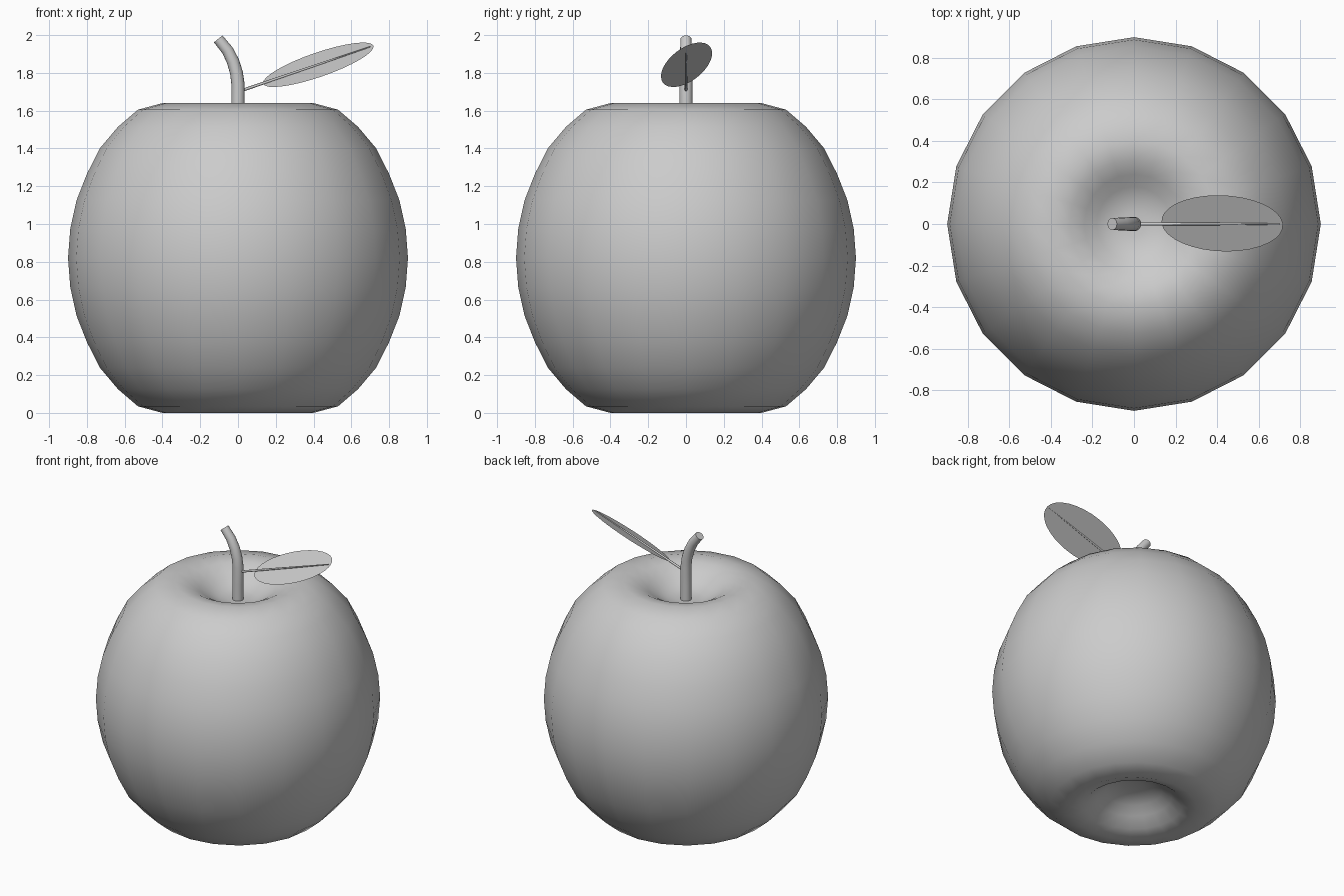
import bpy, bmesh, math
from mathutils import Vector, Matrix

if "Cube" in bpy.data.objects:
    bpy.data.objects.remove(bpy.data.objects["Cube"])


def add_object(name, bm, smooth=True):
    bmesh.ops.recalc_face_normals(bm, faces=bm.faces)
    mesh = bpy.data.meshes.new(name)
    bm.to_mesh(mesh)
    bm.free()
    for p in mesh.polygons:
        p.use_smooth = smooth and len(p.vertices) <= 4
    ob = bpy.data.objects.new(name, mesh)
    bpy.context.collection.objects.link(ob)
    return ob


def loft(bm, rings, cap=False):
    loops = [[bm.verts.new(p) for p in ring] for ring in rings]
    n = len(loops[0])
    for a, b in zip(loops, loops[1:]):
        for i in range(n):
            j = (i + 1) % n
            bm.faces.new((a[i], a[j], b[j], b[i]))
    if cap:
        bm.faces.new(loops[0][::-1])
        bm.faces.new(loops[-1])
    return loops


def circle(n, r, z):
    return [Vector((r * math.cos(2 * math.pi * i / n),
                    r * math.sin(2 * math.pi * i / n), z)) for i in range(n)]


def tube(name, path, radii, sides):
    # Round tube along a path lying in the XZ plane
    pts = [Vector((x, 0, z)) for x, z in path]
    side = Vector((0, 1, 0))
    rings = []
    for k, p in enumerate(pts):
        t = (pts[min(k + 1, len(pts) - 1)] - pts[max(k - 1, 0)]).normalized()
        up = t.cross(side)
        rings.append([p + radii[k] * (math.cos(2 * math.pi * i / sides) * side
                      + math.sin(2 * math.pi * i / sides) * up) for i in range(sides)])
    bm = bmesh.new()
    loft(bm, rings, cap=True)
    return add_object(name, bm)


# Fruit body: turned profile, dimpled at both ends
outer = [(0.40, 0.82), (0.53, 0.785), (0.635, 0.695), (0.732, 0.58),
         (0.80, 0.445), (0.855, 0.305), (0.888, 0.155)]
profile = [(0.06, 0.165), (0.12, 0.155), (0.18, 0.13), (0.24, 0.085), (0.31, 0.03)]
profile += [(r, 0.82 - h) for r, h in outer] + [(0.90, 0.82)]
profile += [(r, 0.82 + h) for r, h in reversed(outer)]
profile += [(0.31, 1.625), (0.24, 1.588), (0.18, 1.548), (0.12, 1.52), (0.06, 1.512)]
bm = bmesh.new()
loops = loft(bm, [circle(20, r, z) for r, z in profile])
for loop, z in ((loops[0], 0.167), (loops[-1], 1.51)):
    tip = bm.verts.new((0, 0, z))
    for i in range(20):
        bm.faces.new((loop[i], loop[(i + 1) % 20], tip))
add_object("fruit_body", bm)

# Stem: straight, then bending to the left
tube("stem", [(0, 1.50), (0, 1.62), (0, 1.74), (-0.008, 1.80), (-0.026, 1.86),
              (-0.056, 1.92), (-0.105, 1.98)],
     [0.035, 0.035, 0.035, 0.034, 0.033, 0.031, 0.029], 16)

# Leaf vein: thin tapered rod
tube("leaf_vein", [(0.0, 1.70), (0.42, 1.843), (0.70, 1.939)], [0.008, 0.006, 0.003], 8)

# Leaf: flat ellipse, raised and rolled about its length
bm = bmesh.new()
bmesh.ops.create_circle(bm, cap_ends=True, segments=32, radius=1)
m = (Matrix.Translation((0.425, 0.003, 1.843)) @ Matrix.Rotation(math.radians(-19), 4, 'Y')
     @ Matrix.Rotation(math.radians(25.5), 4, 'X') @ Matrix.Diagonal((0.309, 0.15, 1, 1)))
bmesh.ops.transform(bm, matrix=m, verts=bm.verts)
add_object("leaf", bm, smooth=False)
